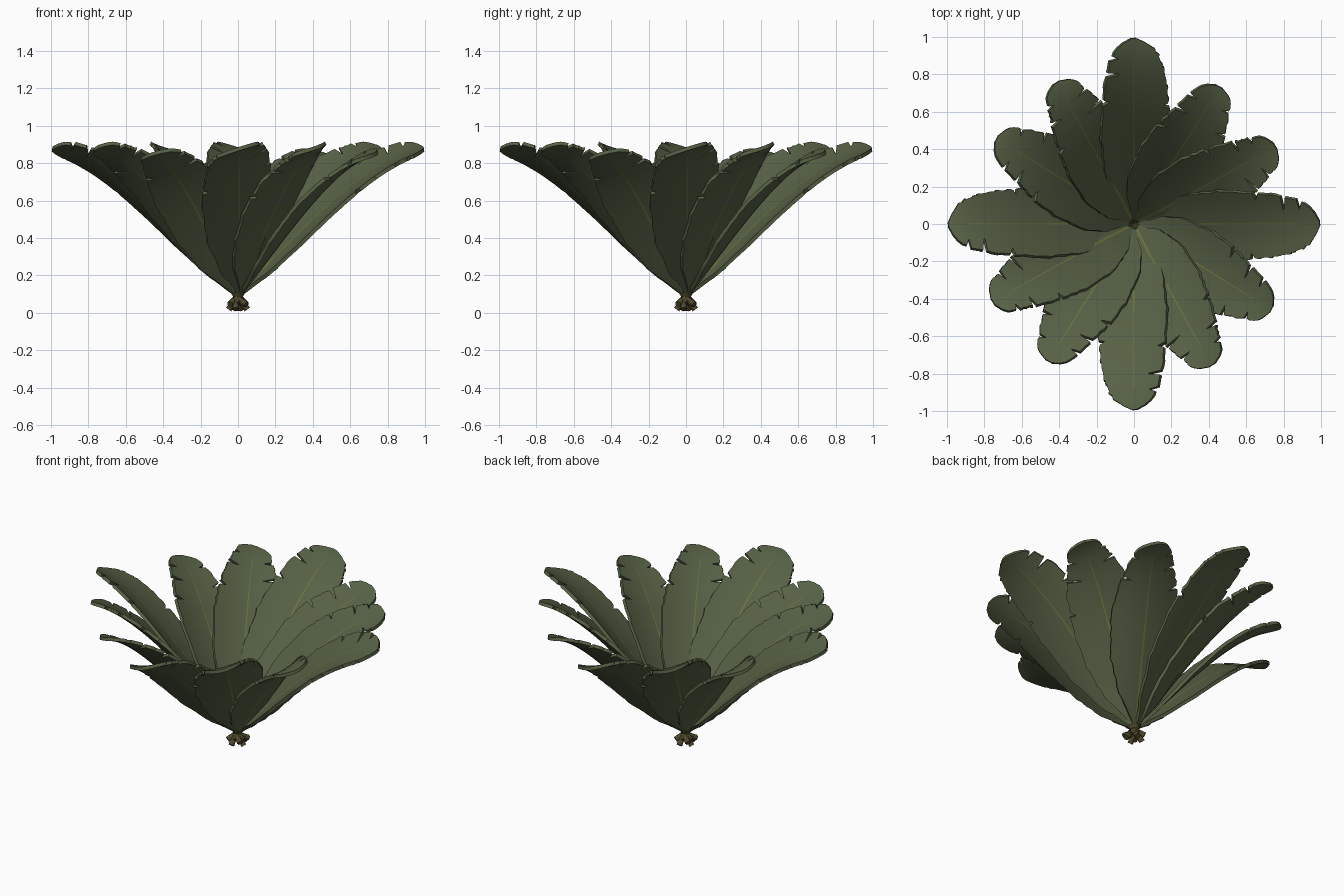
import bpy, bmesh, math, random
from mathutils import Vector

if "Cube" in bpy.data.objects:
    bpy.data.objects.remove(bpy.data.objects["Cube"])

random.seed(4)


def material(name, rgb):
    m = bpy.data.materials.new(name)
    m.diffuse_color = (*rgb, 1)
    m.use_nodes = True
    m.node_tree.nodes["Principled BSDF"].inputs["Base Color"].default_value = m.diffuse_color
    return m


LEAF = material("leaf_green", (0.095, 0.12, 0.06))
RIB = material("rib_olive", (0.16, 0.18, 0.05))
STEM = material("stem_brown", (0.075, 0.065, 0.025))

# Half-width of a leaf along its length (position, half width)
WIDTH = [(0, .018), (.04, .045), (.1, .1), (.25, .17), (.45, .195), (.62, .185),
         (.75, .168), (.86, .14), (.93, .105), (.975, .055), (1, .012)]
BLUNT = [(0, .018), (.04, .05), (.1, .115), (.25, .185), (.45, .205), (.6, .185),
         (.75, .145), (.85, .118), (.93, .1), (.98, .06), (1, .02)]
COLS = (-1, -.7, -.35, -.035, .035, .35, .7, 1)
RIB_COL = 3


def lerp_table(tab, t):
    for (a, va), (b, vb) in zip(tab, tab[1:]):
        if t <= b:
            return va + (vb - va) * (t - a) / (b - a)
    return tab[-1][1]


def spine(t, sr, sz):
    """Leaf centre line in the xz plane: point, tangent and upper-side normal."""
    p = [Vector((x * sr, 0, .12 + (z - .12) * sz)) for x, z in
         ((.02, .12), (.35, .455), (.70, .845), (.992, .885))]
    s = 1 - t
    pos = p[0]*s**3 + p[1]*3*s*s*t + p[2]*3*s*t*t + p[3]*t**3
    tan = ((p[1]-p[0])*s*s + (p[2]-p[1])*2*s*t + (p[3]-p[2])*t*t).normalized()
    return pos, tan, Vector((-tan.z, 0, tan.x))


def leaf_mesh(name, sr, sz, roll, table, slits, lift):
    """Cupped, rolled blade with slits torn into both edges and a pale midrib."""
    ts = {i / 36 for i in range(37)}
    for side in slits:
        for t, d in side:
            ts = {x for x in ts if abs(x - t) > .018} | {t - .013, t, t + .013}
    ts |= {0, 1}
    bm = bmesh.new()
    rows = []
    for t in sorted(ts):
        hw = lerp_table(table, t)
        half = []
        for side in slits:
            cut = sum(d for st, d in side if abs(st - t) < 1e-6)
            half.append(max(hw - cut + random.uniform(-.005, .005) * (0 < t < 1), .008))
        row = []
        a = roll + math.radians(5) * (1 - t)
        for i, u in enumerate(COLS):
            w = u * half[u > 0]
            if i in (RIB_COL, RIB_COL + 1):
                w = math.copysign(.0065 * (1.1 - t), u)
            pos, tan, nor = spine(t, sr, sz)
            side_v = Vector((0, 1, 0)) * math.cos(a) + nor * math.sin(a)
            up = nor * math.cos(a) - Vector((0, 1, 0)) * math.sin(a)
            fwd = .3 * abs(w) * (1 - t**4)
            rise = .75 * w * w + lift * min(1, 6 * t)
            row.append(bm.verts.new(pos + side_v * w + up * rise + tan * fwd))
        rows.append(row)
    for j, (a, b) in enumerate(zip(rows, rows[1:])):
        for i in range(len(COLS) - 1):
            f = bm.faces.new((a[i], b[i], b[i+1], a[i+1]))
            f.material_index = int(i == RIB_COL and j < len(rows) * .85)
    bmesh.ops.recalc_face_normals(bm, faces=bm.faces)
    bmesh.ops.solidify(bm, geom=bm.faces[:], thickness=.02)
    bmesh.ops.recalc_face_normals(bm, faces=bm.faces)
    me = bpy.data.meshes.new(name)
    bm.to_mesh(me)
    bm.free()
    me.materials.append(LEAF)
    me.materials.append(RIB)
    return me


def tube(name, pts, radii, depth, mat):
    cu = bpy.data.curves.new(name, 'CURVE')
    cu.dimensions = '3D'
    cu.bevel_depth = depth
    cu.bevel_resolution = 1
    cu.use_fill_caps = True
    sp = cu.splines.new('POLY')
    sp.points.add(len(pts) - 1)
    for p, co, r in zip(sp.points, pts, radii):
        p.co = (*co, 1)
        p.radius = r
    cu.materials.append(mat)
    return cu


def place(name, data, angle):
    ob = bpy.data.objects.new(name, data)
    ob.rotation_euler.z = math.radians(angle)
    bpy.context.collection.objects.link(ob)
    return ob


# Three leaf kinds, each repeated every quarter turn: angle, radial scale, height scale,
# roll, widths, slits (clockwise, counter-clockwise), lift, stem end
KINDS = [
    ("long_leaf", 0, 1.0, 1.0, 18, WIDTH,
     ([(.8, .03), (.55, .03)], [(.88, .05), (.79, .08), (.64, .04)]), 0, (-.05, .018)),
    ("inner_leaf", 29, .87, .99, 17, BLUNT,
     ([(.83, .06), (.7, .09), (.5, .03)], [(.88, .03), (.78, .06), (.62, .04)]),
     .015, (-.03, .05)),
    ("outer_leaf", -32, .87, .965, 16, BLUNT,
     ([(.85, .04), (.68, .05)], [(.85, .05), (.74, .08), (.6, .05)]), 0, (-.06, .045)),
]

for name, ang, sr, sz, roll, table, slits, lift, end in KINDS:
    blade = leaf_mesh(name, sr, sz, math.radians(roll), table, slits, lift)
    # Short stalk crossing under the centre
    stem = tube(name + "_stem", [(.035, 0, .13), (.02, .006, .105), (-.005, .014, .075),
                                 (end[0], .012, end[1])], (.8, .95, 1, 1.1), .016, STEM)
    for k in range(4):
        ob = place(name, blade, ang + 90 * k)
        place(name + "_stem", stem, ang + 90 * k)
        if k == 0:
            bpy.ops.object.select_all(action='DESELECT')
            ob.select_set(True)
            bpy.context.view_layer.objects.active = ob
            bpy.ops.object.shade_smooth_by_angle(angle=math.radians(35))
